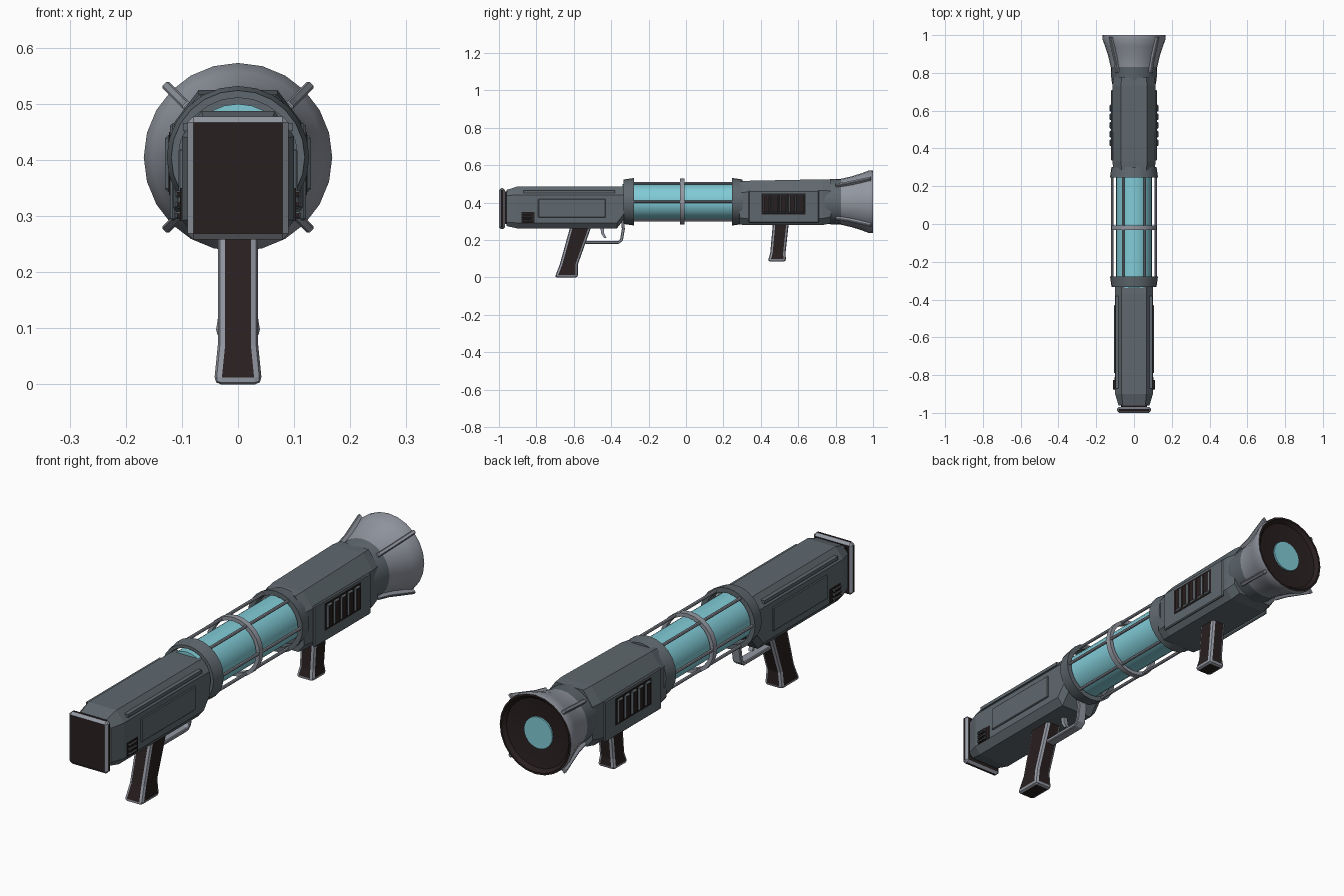
import bpy, bmesh, math
from mathutils import Matrix, Vector

if "Cube" in bpy.data.objects:
    bpy.data.objects.remove(bpy.data.objects["Cube"])

def mat(name, rgb):
    m = bpy.data.materials.new(name)
    m.diffuse_color = (*rgb, 1)
    m.use_nodes = True
    m.node_tree.nodes["Principled BSDF"].inputs["Base Color"].default_value = m.diffuse_color
    return m

BODY = mat("slate_grey", (0.115, 0.14, 0.158))
METAL = mat("light_metal", (0.29, 0.31, 0.355))
DARK = mat("dark_brown", (0.022, 0.014, 0.014))
GLASS = mat("cyan_glass", (0.22, 0.60, 0.68))
AXIS = 0.405          # height of the barrel axis

def finish(name, bm, mats, bevel=0, bevel_mat=-1, segs=1, smooth=False):
    bmesh.ops.recalc_face_normals(bm, faces=bm.faces[:])
    me = bpy.data.meshes.new(name)
    bm.to_mesh(me)
    bm.free()
    ob = bpy.data.objects.new(name, me)
    bpy.context.collection.objects.link(ob)
    for m in mats:
        me.materials.append(m)
    if bevel:
        b = ob.modifiers.new("bevel", 'BEVEL')
        b.width, b.segments, b.material = bevel, segs, bevel_mat
        b.limit_method, b.angle_limit = 'ANGLE', math.radians(30)
    if smooth:
        bpy.ops.object.select_all(action='DESELECT')
        ob.select_set(True)
        bpy.context.view_layer.objects.active = ob
        bpy.ops.object.shade_smooth_by_angle(angle=math.radians(30))
    return ob

def loft(name, rings, mats, closed=False, rule=None, **kw):
    """Skin between rings of points; cap the ends, or join them when closed."""
    bm = bmesh.new()
    vs = [[bm.verts.new(p) for p in r] for r in rings]
    n = len(rings[0])
    pairs = list(zip(vs, vs[1:])) + ([(vs[-1], vs[0])] if closed else [])
    for k, (a, b) in enumerate(pairs):
        for i in range(n):
            j = (i + 1) % n
            f = bm.faces.new((a[i], a[j], b[j], b[i]))
            f.material_index = rule(k) if rule else 0
    if not closed:
        for k, r in ((0, vs[0]), (len(pairs) - 1, vs[-1])):
            f = bm.faces.new(r)
            f.material_index = rule(k + (1 if k else 0)) if rule else 0
    return finish(name, bm, mats, **kw)

def lathe(name, profile, mats, n=24, **kw):
    """Revolve (y, radius) pairs around the barrel axis."""
    rings = [[(r * math.cos(2 * math.pi * i / n), y, AXIS + r * math.sin(2 * math.pi * i / n))
              for i in range(n)] for y, r in profile]
    return loft(name, rings, mats, smooth=True, **kw)

def box(name, x, y, z, m, **kw):
    rings = [[(x[0], v, z[0]), (x[1], v, z[0]), (x[1], v, z[1]), (x[0], v, z[1])] for v in y]
    return loft(name, rings, m, **kw)

def sides(name, x, y, z, m, **kw):
    """A box on the right and its mirror on the left."""
    box(name + "_right", x, y, z, m, **kw)
    box(name + "_left", (-x[1], -x[0]), y, z, m, **kw)

def section(y, hw, z0, z1, top, tz, bot, bz):
    """Eight sided body cross-section with chamfered corners."""
    half = [(bot, z0), (hw, z0 + bz), (hw, z1 - tz), (top, z1)]
    return [(x, y, z) for x, z in half] + [(-x, y, z) for x, z in reversed(half)]

def bar(name, a, b, width, m, n=8):
    a, b = Vector(a), Vector(b)
    bm = bmesh.new()
    rot = (b - a).to_track_quat('Z', 'Y').to_matrix().to_4x4()
    bmesh.ops.create_cone(bm, cap_ends=True, segments=n, radius1=width, radius2=width,
                          depth=(b - a).length, matrix=Matrix.Translation((a + b) / 2) @ rot)
    return finish(name, bm, [m], smooth=n > 4)

# rear housing
loft("rear_housing", [
    section(-0.96, 0.082, 0.275, 0.468, 0.060, 0.03, 0.065, 0.02),
    section(-0.90, 0.100, 0.262, 0.487, 0.065, 0.045, 0.075, 0.03),
    section(-0.37, 0.100, 0.262, 0.487, 0.065, 0.045, 0.075, 0.03),
    section(-0.32, 0.100, 0.325, 0.485, 0.065, 0.045, 0.075, 0.03)], [BODY])
box("pad_neck", (-0.07, 0.07), (-0.98, -0.955), (0.285, 0.46), [DARK])
box("shoulder_pad", (-0.09, 0.09), (-1.0, -0.968), (0.258, 0.478), [DARK, METAL],
    bevel=0.011, bevel_mat=1)
sides("rear_panel", (0.095, 0.106), (-0.79, -0.43), (0.32, 0.42), [BODY], bevel=0.003)
sides("rear_rail", (0.075, 0.098), (-0.87, -0.38), (0.452, 0.466), [BODY])
sides("rear_vent", (0.095, 0.103), (-0.88, -0.81), (0.292, 0.35), [DARK])
for i in range(3):
    z = 0.295 + 0.019 * i
    sides(f"rear_vent_slat_{i}", (0.1, 0.112), (-0.876, -0.825), (z, z + 0.013), [DARK, BODY],
          bevel=0.003, bevel_mat=1)

# glass energy tube with its cage
lathe("glass_tube", [(-0.34, 0.095), (0.30, 0.095)], [GLASS])
for i in range(6):
    a = math.pi / 3 * i
    x, z = 0.115 * math.cos(a), AXIS + 0.115 * math.sin(a)
    bar(f"cage_rod_{i}", (x, -0.31, z), (x, 0.28, z), 0.0065, METAL)
lathe("cage_ring", [(-0.032, 0.107), (-0.032, 0.123), (-0.008, 0.123), (-0.008, 0.107)],
      [METAL], closed=True)
for nm, s, c in (("rear_collar", 1, -0.305), ("front_collar", -1, 0.275)):
    lathe(nm, [(c - 0.028 * s, 0.106), (c - 0.028 * s, 0.119),
               (c + 0.028 * s, 0.127), (c + 0.028 * s, 0.106)], [BODY], closed=True)

# front housing
loft("front_housing", [
    section(0.285, 0.108, 0.283, 0.513, 0.065, 0.06, 0.08, 0.035),
    section(0.33, 0.115, 0.28, 0.517, 0.07, 0.06, 0.085, 0.035),
    section(0.73, 0.115, 0.28, 0.525, 0.07, 0.06, 0.085, 0.035),
    section(0.775, 0.108, 0.29, 0.523, 0.065, 0.06, 0.08, 0.035)], [BODY])
sides("front_panel", (0.11, 0.121), (0.335, 0.71), (0.292, 0.465), [BODY], bevel=0.004)
sides("front_vent", (0.115, 0.123), (0.405, 0.64), (0.338, 0.45), [DARK])
for i in range(5):
    y = 0.411 + 0.046 * i
    sides(f"front_vent_slat_{i}", (0.118, 0.130), (y, y + 0.038), (0.343, 0.445), [DARK, BODY],
          bevel=0.006, bevel_mat=1)

# muzzle horn with a shallow dark mouth and glowing core
lathe("muzzle_horn", [(0.74, 0.115), (0.765, 0.12), (0.83, 0.123), (0.89, 0.137), (0.94, 0.153),
                      (0.98, 0.168), (1.0, 0.166), (1.0, 0.158), (0.985, 0.145), (0.975, 0.066)],
      [BODY, METAL, DARK], rule=lambda k: 0 if k < 2 else 1 if k < 6 else 2)
lathe("muzzle_core", [(0.96, 0.066), (0.982, 0.066)], [GLASS])
for i in range(4):
    a = math.pi / 4 + math.pi / 2 * i
    c, s = math.cos(a), math.sin(a)
    rings = []
    for y, r0, r1 in ((0.80, 0.115, 0.134), (0.86, 0.118, 0.146), (0.99, 0.160, 0.186)):
        rings.append([(r * c - w * s, y, AXIS + r * s + w * c)
                      for r, w in ((r0, -.008), (r0, .008), (r1, .008), (r1, -.008))])
    loft(f"muzzle_fin_{i}", rings, [METAL], bevel=0.003)

# grips: (rear y, front y, z, half width) from top to bottom, dark with metal edges
def grip(name, levels):
    rings = [[(-w, a, z), (w, a, z), (w, b, z), (-w, b, z)] for a, b, z, w in levels]
    loft(name, rings, [DARK, METAL], bevel=0.013, bevel_mat=1, segs=2)

grip("rear_grip", [(-0.618, -0.505, 0.275, 0.036), (-0.675, -0.578, 0.07, 0.036),
                   (-0.702, -0.578, 0.0, 0.043)])
grip("front_grip", [(0.465, 0.55, 0.295, 0.034), (0.45, 0.532, 0.13, 0.034),
                    (0.437, 0.535, 0.085, 0.041)])

# trigger and guard
guard = [(-0.34, 0.31), (-0.335, 0.26), (-0.345, 0.2), (-0.36, 0.188), (-0.54, 0.188)]
rings = []
for i, (y, z) in enumerate(guard):
    p, q = guard[max(i - 1, 0)], guard[min(i + 1, len(guard) - 1)]
    d = Vector((q[0] - p[0], q[1] - p[1])).normalized() * 0.008
    rings.append([(x, y - k * d.y, z + k * d.x) for x, k in
                  ((-.02, -1), (.02, -1), (.02, 1), (-.02, 1))])
loft("trigger_guard", rings, [METAL], bevel=0.003)
loft("trigger", [[(-w, y - t, z), (w, y - t, z), (w, y + t, z), (-w, y + t, z)]
                 for y, z, t, w in ((-0.45, 0.275, 0.01, 0.01), (-0.445, 0.235, 0.008, 0.01),
                                    (-0.432, 0.212, 0.006, 0.009))], [METAL])
